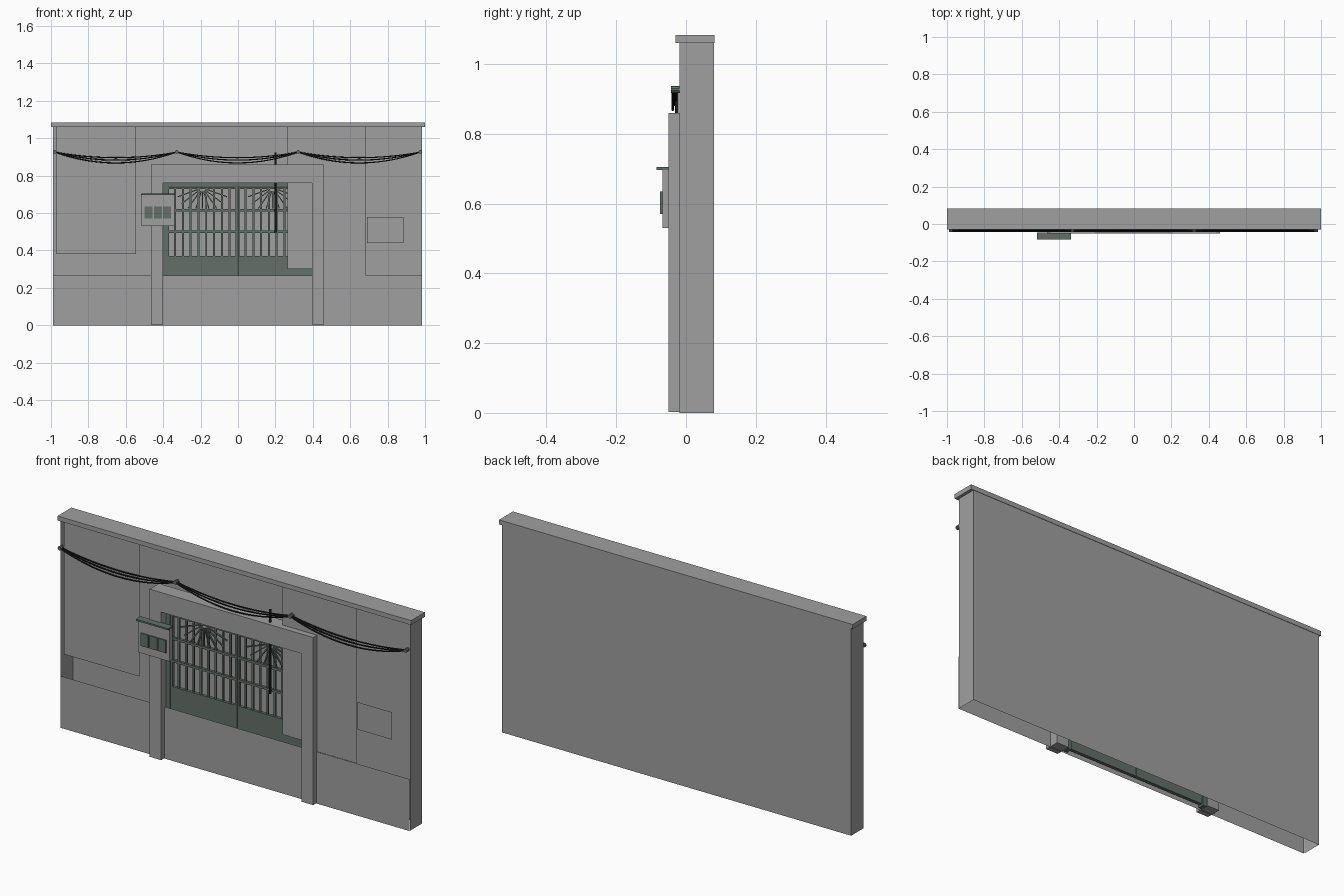
import bpy, bmesh, math
from mathutils import Matrix, Vector

if "Cube" in bpy.data.objects:
    bpy.data.objects.remove(bpy.data.objects["Cube"])


def material(name, rgb):
    m = bpy.data.materials.new(name)
    m.diffuse_color = (*rgb, 1)
    m.use_nodes = True
    m.node_tree.nodes["Principled BSDF"].inputs["Base Color"].default_value = m.diffuse_color
    return m


GREY = material("plaster_grey", (0.35, 0.35, 0.35))
GREEN = material("gate_green", (0.125, 0.16, 0.14))
BLACK = material("cable_black", (0.012, 0.012, 0.012))


def finish(name, bm, mat):
    me = bpy.data.meshes.new(name)
    bm.to_mesh(me)
    bm.free()
    me.materials.append(mat)
    ob = bpy.data.objects.new(name, me)
    bpy.context.collection.objects.link(ob)
    return ob


def add_box(bm, x, y, z, turn=None):
    """Box from (min, max) ranges; turn is an optional placing matrix."""
    c = Matrix.Translation([(r[0] + r[1]) / 2 for r in (x, y, z)])
    s = Matrix.Diagonal([r[1] - r[0] for r in (x, y, z)] + [1])
    bmesh.ops.create_cube(bm, size=1, matrix=(turn or Matrix()) @ c @ s)


def boxes(name, mat, *ranges):
    bm = bmesh.new()
    for r in ranges:
        add_box(bm, *r)
    return finish(name, bm, mat)


def sheet(name, points, mat, y):
    """Flat upright sheet facing the front."""
    bm = bmesh.new()
    bm.faces.new([bm.verts.new((x, y, z)) for x, z in points])
    return finish(name, bm, mat)


def rect(x0, x1, z0, z1):
    return [(x0, z0), (x1, z0), (x1, z1), (x0, z1)]


# Hollow wall shell: back and two ends, open at the front and below
L, R, F, B, H = -0.99, 0.985, -0.018, 0.08, 1.06
bm = bmesh.new()
path = [(R, F), (R, B), (L, B), (L, F)]
rows = [[bm.verts.new((x, y, z)) for x, y in path] for z in (0, H)]
for i in range(3):
    bm.faces.new((rows[0][i], rows[0][i + 1], rows[1][i + 1], rows[1][i]))
finish("wall_shell", bm, GREY)

# Front sheets: low base band, plaster panels and a small plate
sheet("base_band", rect(L, R, 0, 0.265), GREY, -0.021)
sheet("left_panel", rect(-0.97, -0.545, 0.38, H), GREY, -0.019)
sheet("right_panel", [(0.265, 0.30), (0.46, 0.30), (0.46, 0.265), (0.685, 0.265),
                      (0.685, H), (0.265, H)], GREY, -0.019)
sheet("small_plate", rect(0.69, 0.885, 0.44, 0.58), GREY, -0.02)

# Coping, posts and lintel
boxes("coping", GREY, ((-1, 1), (-0.03, 0.082), (1.06, 1.083)))
boxes("gate_posts", GREY,
      ((-0.465, -0.4), (-0.05, 0.025), (0.003, 0.76)),
      ((0.395, 0.46), (-0.05, 0.025), (0.003, 0.76)))
boxes("lintel", GREY, ((-0.465, 0.46), (-0.05, 0.025), (0.76, 0.86)))

# Gate frame
boxes("gate_frame", GREEN,
      ((-0.4, -0.378), (-0.01, 0.02), (0, 0.76)),
      ((0.373, 0.395), (-0.01, 0.02), (0, 0.76)),
      ((-0.378, 0.373), (-0.01, 0.02), (0.743, 0.76)))

# Two gate leaves: solid foot, stiles, rails, bars and a sunburst
for side, x0, x1 in (("left", -0.378, -0.003), ("right", -0.001, 0.373)):
    boxes(side + "_gate_foot", GREEN, ((x0, x1), (-0.004, 0.012), (0.01, 0.37)))
    bm = bmesh.new()
    for xs in ((x0, x0 + 0.01), (x1 - 0.01, x1)):
        add_box(bm, xs, (-0.004, 0.012), (0.37, 0.743))
    for z in (0.5, 0.615, 0.734):
        add_box(bm, (x0, x1), (-0.003, 0.011), (z - 0.006, z + 0.006))
    count = 8
    for i in range(1, count + 1):
        x = x0 + (x1 - x0) * i / (count + 1)
        add_box(bm, (x - 0.005, x + 0.005), (0, 0.008), (0.37, 0.74))
    hub = Vector(((x0 + x1) / 2, 0, 0.735))
    for i in range(9):
        a = math.radians(20 + i * 17.5)
        reach = min(0.14, 0.11 / max(math.sin(a), 0.1))
        turn = Matrix.Translation(hub) @ Matrix.Rotation(a, 4, 'Y')
        add_box(bm, (0.02, reach), (-0.007, 0), (-0.003, 0.003), turn)
    finish(side + "_gate_grille", bm, GREEN)

# Meter box with roof and three little windows
boxes("meter_box", GREY, ((-0.515, -0.34), (-0.068, -0.045), (0.53, 0.697)))
boxes("meter_roof", GREEN, ((-0.519, -0.336), (-0.084, -0.045), (0.697, 0.705)))
boxes("meter_windows", GREEN, *[((x, x + 0.043), (-0.074, -0.067), (0.57, 0.635))
                                for x in (-0.5, -0.45, -0.4)])


def cable(name, points, radius):
    cu = bpy.data.curves.new(name, 'CURVE')
    cu.dimensions = '3D'
    cu.bevel_depth = radius
    cu.bevel_resolution = 1
    cu.use_fill_caps = True
    sp = cu.splines.new('POLY')
    sp.points.add(len(points) - 1)
    for p, co in zip(sp.points, points):
        p.co = (*co, 1)
    cu.materials.append(BLACK)
    ob = bpy.data.objects.new(name, cu)
    bpy.context.collection.objects.link(ob)


# Sagging cables between four brackets, and a hanging drop wire
hooks = (-0.98, -0.327, 0.322, 0.975)
for s in range(3):
    for k, sag in enumerate((0.03, 0.043, 0.058)):
        pts = []
        for i in range(17):
            t = i / 16
            pts.append((hooks[s] + (hooks[s + 1] - hooks[s]) * t,
                        -0.03 - 0.004 * k,
                        0.926 - 4 * sag * t * (1 - t)))
        cable(f"cable_{s + 1}_{k + 1}", pts, 0.0035)
cable("drop_wire", [(0.2, -0.026, 0.495), (0.2, -0.026, 0.925)], 0.006)

# Cable brackets
bm = bmesh.new()
for x in hooks:
    m = Matrix.Translation((x, -0.031, 0.927)) @ Matrix.Rotation(math.pi / 2, 4, 'X')
    bmesh.ops.create_cone(bm, cap_ends=True, segments=10, radius1=0.01,
                          radius2=0.01, depth=0.024, matrix=m)
finish("cable_brackets", bm, GREEN)
